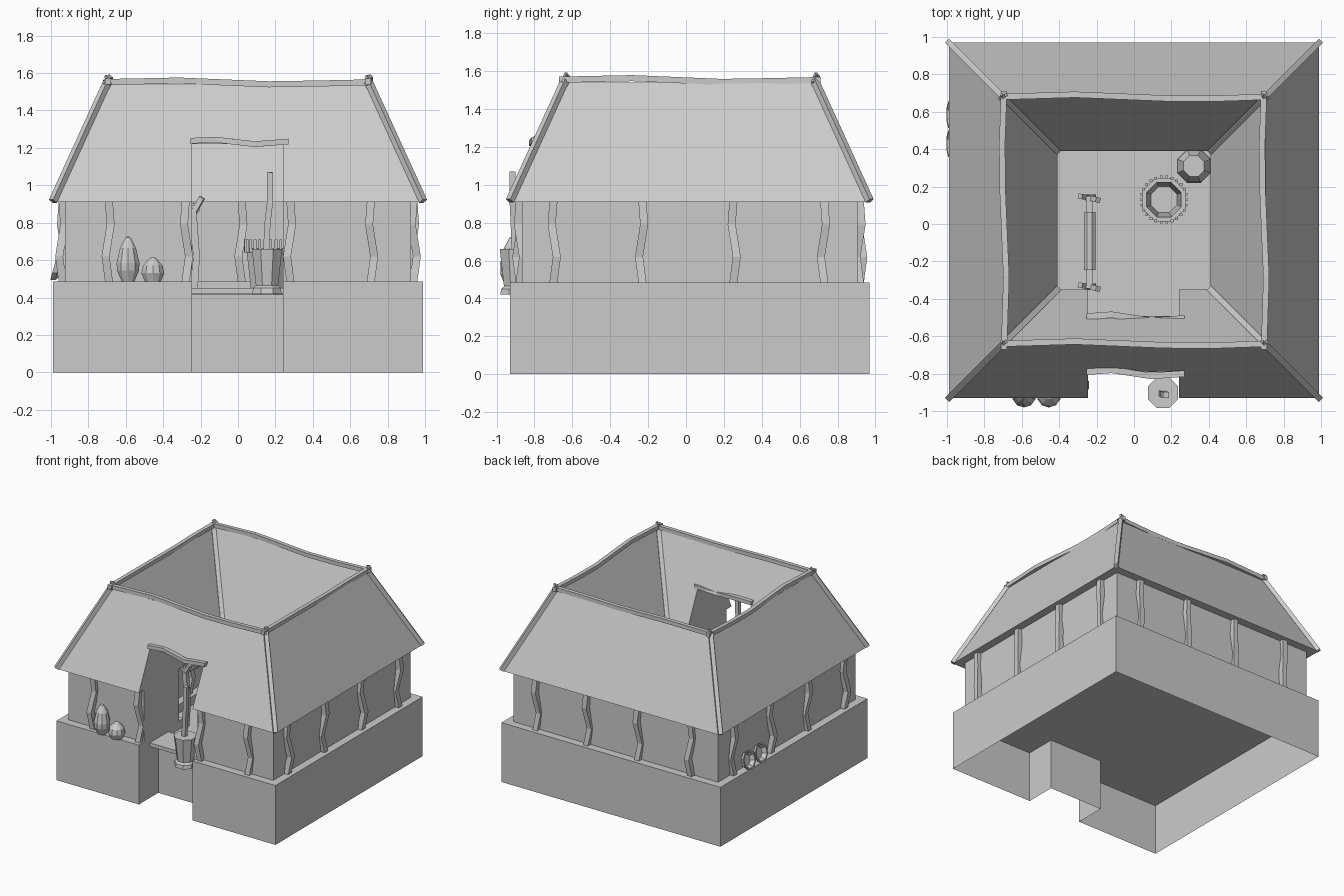
import bpy, bmesh, math, random
from mathutils import Vector, Matrix

if "Cube" in bpy.data.objects:
    bpy.data.objects.remove(bpy.data.objects["Cube"])

random.seed(4)
CY = 0.02            # centre of the building in y
HX, HY = 0.99, 0.95  # half sizes


def finish(bm, name):
    me = bpy.data.meshes.new(name)
    bm.normal_update()
    bm.to_mesh(me)
    bm.free()
    ob = bpy.data.objects.new(name, me)
    bpy.context.collection.objects.link(ob)
    return ob


def ring(name, profile, cutter):
    """Closed (inset, z) profile mitred round the rectangular plan, gate cut out."""
    bm = bmesh.new()
    rows = []
    for sx, sy in ((-1, -1), (1, -1), (1, 1), (-1, 1)):
        rows.append([bm.verts.new((sx * (HX - d), CY + sy * (HY - d), z)) for d, z in profile])
    n = len(profile)
    for i in range(4):
        a, b = rows[i], rows[(i + 1) % 4]
        for j in range(n):
            k = (j + 1) % n
            bm.faces.new((a[j], b[j], b[k], a[k]))
    bmesh.ops.recalc_face_normals(bm, faces=bm.faces)
    ob = finish(bm, name)
    mod = ob.modifiers.new("gate", 'BOOLEAN')
    mod.operation = 'DIFFERENCE'
    mod.solver = 'EXACT'
    mod.object = cutter
    return ob


def box(name, lo, hi):
    bm = bmesh.new()
    bmesh.ops.create_cube(bm, size=1)
    for v in bm.verts:
        v.co = Vector([lo[i] + (v.co[i] + .5) * (hi[i] - lo[i]) for i in range(3)])
    return finish(bm, name)


def beam(name, pts, w, h=None):
    """Square-section timber along a polyline, cut square to its overall direction."""
    h = h or w
    pts = [Vector(p) for p in pts]
    t = (pts[-1] - pts[0]).normalized()
    ref = Vector((0, 0, 1)) if abs(t.z) < .97 else Vector((0, 1, 0))
    s = t.cross(ref).normalized()
    u = s.cross(t)
    bm = bmesh.new()
    rows = [[bm.verts.new(p + s * a * w / 2 + u * b * h / 2)
             for a, b in ((-1, -1), (1, -1), (1, 1), (-1, 1))] for p in pts]
    for a, b in zip(rows, rows[1:]):
        for j in range(4):
            bm.faces.new((a[j], a[(j + 1) % 4], b[(j + 1) % 4], b[j]))
    bm.faces.new(rows[0])
    bm.faces.new(rows[-1])
    bmesh.ops.recalc_face_normals(bm, faces=bm.faces)
    return finish(bm, name)


def lathe(name, profile, loc, sides=8, rot=None):
    """Low-poly turned shape from (radius, z) points, capped at both ends."""
    bm = bmesh.new()
    rows = [[bm.verts.new((r * math.cos((i + .5) * math.tau / sides),
                           r * math.sin((i + .5) * math.tau / sides), z))
             for i in range(sides)] for r, z in profile]
    for a, b in zip(rows, rows[1:]):
        for i in range(sides):
            k = (i + 1) % sides
            bm.faces.new((a[i], a[k], b[k], b[i]))
    bm.faces.new(rows[0][::-1])
    bm.faces.new(rows[-1])
    bmesh.ops.recalc_face_normals(bm, faces=bm.faces)
    bmesh.ops.transform(bm, matrix=Matrix.Translation(loc) @ (rot or Matrix()), verts=bm.verts)
    return finish(bm, name)


# gate cutter
cut = box("gate_cutter", (-.245, -1.2, .3), (.24, -.2, 1.22))
cut.hide_render = True
cut.hide_viewport = True
cut.display_type = 'WIRE'

# hollow skirt with the entrance notch, and the courtyard floor
outline = [(-HX, -.93), (-.245, -.93), (-.245, -.68), (.24, -.68),
           (.24, -.93), (HX, -.93), (HX, .97), (-HX, .97)]
bm = bmesh.new()
low = [bm.verts.new((x, y, 0)) for x, y in outline]
top = [bm.verts.new((x, y, .415)) for x, y in outline]
for i in range(8):
    k = (i + 1) % 8
    bm.faces.new((low[i], low[k], top[k], top[i]))
bm.faces.new(top)
finish(bm, "base")

# platform, walls and double-pitched roof round the courtyard
ring("platform", [(0, .415), (0, .485), (.58, .485), (.58, .415)], cut)
ring("walls", [(.065, .485), (.065, .91), (.515, .91), (.515, .485)], cut)
ring("roof", [(0, .91), (.29, 1.54), (.58, .91)], cut)
box("door_step", (-.245, -.79, .42), (.24, -.55, .45))

# crooked ridge beams with knotted corners
wave = [(0, .0, .0), (.28, .012, .008), (.62, -.008, -.012), (.8, -.01, -.008), (1, 0, -.002)]
for s in (-1, 1):
    yr = CY + s * .66
    beam("ridge_beam_x", [(-.71 + 1.41 * t, yr + a, 1.552 + b) for t, a, b in wave], .032)
    beam("ridge_beam_y", [(s * .695 + a, CY - .69 + 1.38 * t, 1.555 + b) for t, a, b in wave], .032)
    for q in (-1, 1):
        c = Vector((q * .697, yr, 1.56))
        beam("corner_knot", [c + Vector((-.02, -.012, -.02)), c + Vector((.012, .01, .028))], .016)
        beam("corner_knot", [c + Vector((.02, -.01, -.02)), c + Vector((-.012, .012, .025))], .014)
        # hip poles on outer and inner slopes
        beam("outer_hip_pole", [(q * .99, CY + s * .95, .915), (q * .70, yr, 1.55)], .032)
        beam("inner_hip_pole", [(q * .41, CY + s * .37, .915), (q * .70, yr, 1.55)], .032)

# gate lintels
lint = [(-.255, .01, 0), (-.12, .02, .006), (.09, -.012, -.018), (.27, .0, -.004)]
for y in (-.80, -.505):
    beam("gate_lintel", [(x, y + a, 1.238 + b) for x, a, b in lint], .034, .03)


# crooked wall posts
def post(x, y):
    b = random.choice((-1, 1)) * .018
    pts = [(x, y, .485), (x + b, y + b, .62), (x - b * .5, y - b * .5, .79), (x, y, .91)]
    beam("wall_post", pts, .042)


for p in (-.69, -.28, .28, .71):
    post(p, -.878)
for p in (-.69, -.21, .25, .71):
    post(p, .918)
for p in (-.7, -.23, .25, .73):
    post(-.938, p)
    post(.938, p)
for p in (-.26, .02, .28):
    post(p, .443)
    post(-.463, p)
    post(.463, p)

# gourds on the front ledge
gourd = [(.035, 0), (.062, .06), (.064, .10), (.045, .18), (.015, .235), (.004, .24)]
lathe("tall_gourd", gourd, (-.588, -.917, .485), 10)
gourd = [(.045, 0), (.064, .045), (.055, .085), (.02, .125), (.006, .13)]
lathe("small_gourd", gourd, (-.455, -.917, .485), 10)

# bowls leaning on the left wall
lean = Matrix.Rotation(math.radians(-75), 4, 'Y')
bowl = [(.035, -.05), (.07, -.025), (.078, 0), (.065, 0), (.045, -.03)]
for y in (.585, .43):
    lathe("leaning_bowl", bowl, (-.985, y, .562), 8, lean)

# mortar and pestle at the gate
lathe("mortar", [(.085, 0), (.08, .03), (.064, .045), (.088, .24)], (.155, -.902, .42))
beam("pestle", [(.15, -.905, .64), (.158, -.91, .8), (.17, -.915, .9), (.17, -.915, 1.07)], .032)

# picket-rimmed basket in the courtyard
lathe("basket", [(.09, 0), (.10, .04), (.125, .25), (.10, .25), (.075, .05)], (.16, .13, .415))
for i in range(26):
    a = i * math.tau / 26
    x, y = .16 + .122 * math.cos(a), .13 + .122 * math.sin(a)
    beam("basket_picket", [(x, y, .64), (x, y, .71)], .014)

# closed jar in the courtyard
lathe("jar", [(.055, 0), (.097, .10), (.092, .14), (.06, .23)], (.32, .31, .415))

# pole with a rolled bundle on two forked posts
for y in (-.335, .14):
    beam("forked_post", [(-.235, y, .415), (-.222, y, .62), (-.24, y, .86)], .036)
    beam("post_fork", [(-.24, y, .85), (-.192, y - .012, .935)], .028)
    beam("post_fork", [(-.24, y, .85), (-.288, y + .008, .915)], .028)
beam("cross_pole", [(-.237, -.345, .875), (-.237, .15, .875)], .038)
lathe("rolled_bundle", [(.034, -.155), (.034, .155)], (-.237, -.09, .875), 8,
      Matrix.Rotation(math.pi / 2, 4, 'X'))
